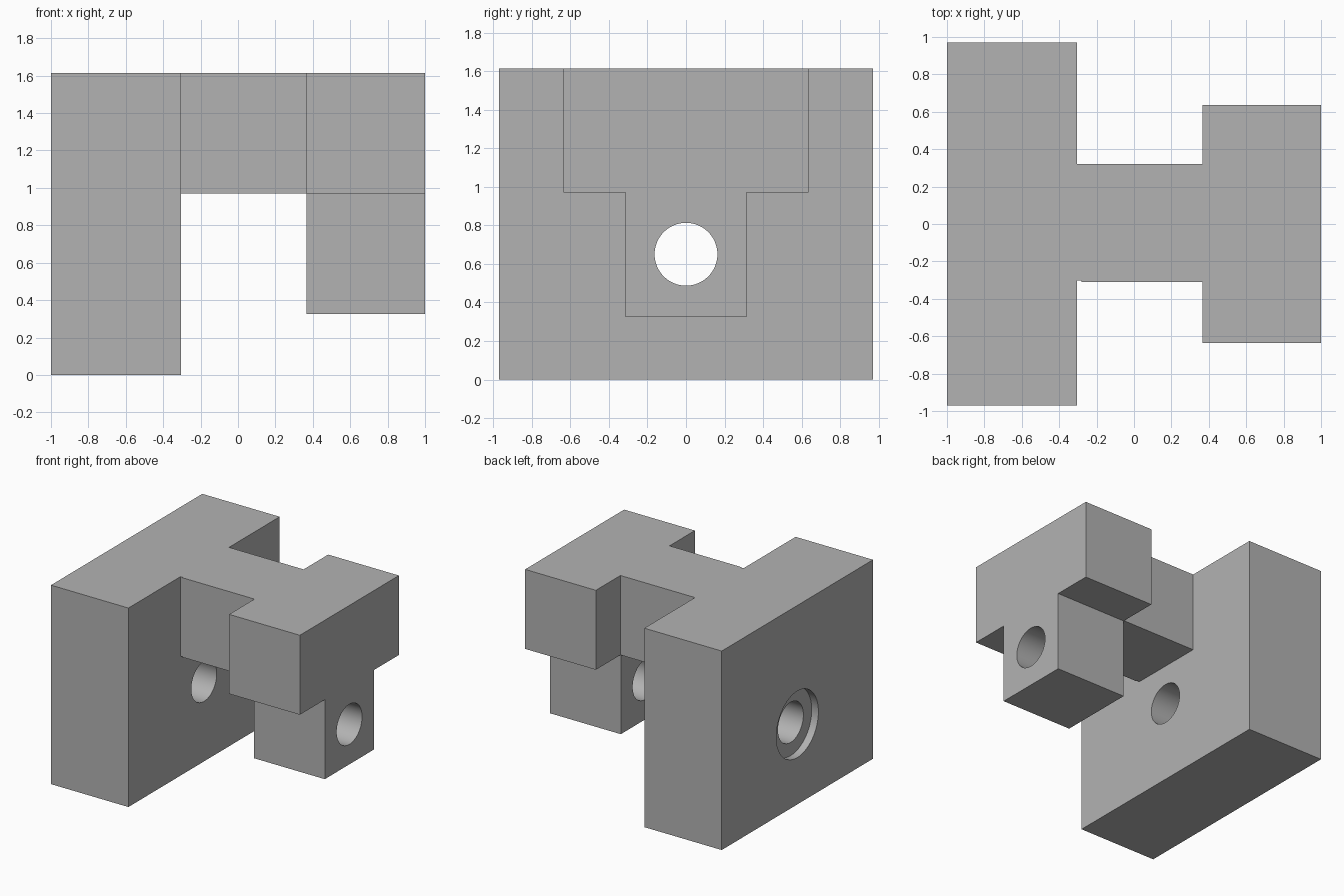
import bpy
import bmesh
import math
from mathutils import Matrix

default_cube = bpy.data.objects.get("Cube")
if default_cube:
    bpy.data.objects.remove(default_cube, do_unlink=True)

TOP = 1.615
STEP = 0.97          # underside of the bridge and of the wide head
BORE_Z = 0.65

grey = bpy.data.materials.new("plain_grey")
grey.use_nodes = True
colour = (0.45, 0.45, 0.45, 1)
grey.diffuse_color = colour
grey.node_tree.nodes["Principled BSDF"].inputs["Base Color"].default_value = colour


def add_object(name, bm):
    bmesh.ops.recalc_face_normals(bm, faces=bm.faces)
    mesh = bpy.data.meshes.new(name)
    bm.to_mesh(mesh)
    bm.free()
    mesh.materials.append(grey)
    obj = bpy.data.objects.new(name, mesh)
    bpy.context.collection.objects.link(obj)
    return obj


def extrude_x(name, outline, x0, x1):
    """Prism along x from a (y, z) outline."""
    bm = bmesh.new()
    face = bm.faces.new([bm.verts.new((x0, y, z)) for y, z in outline])
    grown = bmesh.ops.extrude_face_region(bm, geom=[face])["geom"]
    verts = [v for v in grown if isinstance(v, bmesh.types.BMVert)]
    bmesh.ops.translate(bm, verts=verts, vec=(x1 - x0, 0, 0))
    return add_object(name, bm)


def box(name, x0, x1, y0, y1, z0, z1):
    return extrude_x(name, [(y0, z0), (y1, z0), (y1, z1), (y0, z1)], x0, x1)


def bore_cutter(name, radius, x0, x1):
    bm = bmesh.new()
    place = Matrix.Translation(((x0 + x1) / 2, 0, BORE_Z)) @ Matrix.Rotation(math.pi / 2, 4, "Y")
    bmesh.ops.create_cone(bm, cap_ends=True, segments=64, radius1=radius,
                          radius2=radius, depth=x1 - x0, matrix=place)
    obj = add_object(name, bm)
    obj.hide_render = True
    return obj


def combine(target, other, operation):
    bpy.context.view_layer.objects.active = target
    mod = target.modifiers.new(operation.lower(), "BOOLEAN")
    mod.operation = operation
    mod.solver = "EXACT"
    mod.object = other
    bpy.ops.object.modifier_apply(modifier=mod.name)
    bpy.data.objects.remove(other, do_unlink=True)


# Tall plate, the body everything joins to
block = box("bored_bracket_block", -1, -0.305, -0.97, 0.97, 0, TOP)

# Bridge, with its slightly narrower root at the plate
combine(block, box("bridge_root", -0.4, -0.2, -0.302, 0.32, STEP, TOP), "UNION")
combine(block, box("bridge", -0.28, 0.5, -0.31, 0.32, STEP, TOP), "UNION")

# T-shaped head: wide block with a narrow leg below
half_outline = [(0.315, 0.325), (0.315, STEP), (0.635, STEP), (0.635, TOP)]
outline = half_outline + [(-y, z) for y, z in reversed(half_outline)]
combine(block, extrude_x("head", outline, 0.365, 1), "UNION")

# Bore through plate and leg, with a shallow counterbore in the outer face
combine(block, bore_cutter("bore", 0.163, -1.2, 1.2), "DIFFERENCE")
combine(block, bore_cutter("counterbore", 0.27, -1.2, -0.94), "DIFFERENCE")

# Smooth bore walls, sharp edges elsewhere
bpy.ops.object.select_all(action="DESELECT")
block.select_set(True)
bpy.context.view_layer.objects.active = block
bpy.ops.object.shade_smooth_by_angle(angle=math.radians(30))
